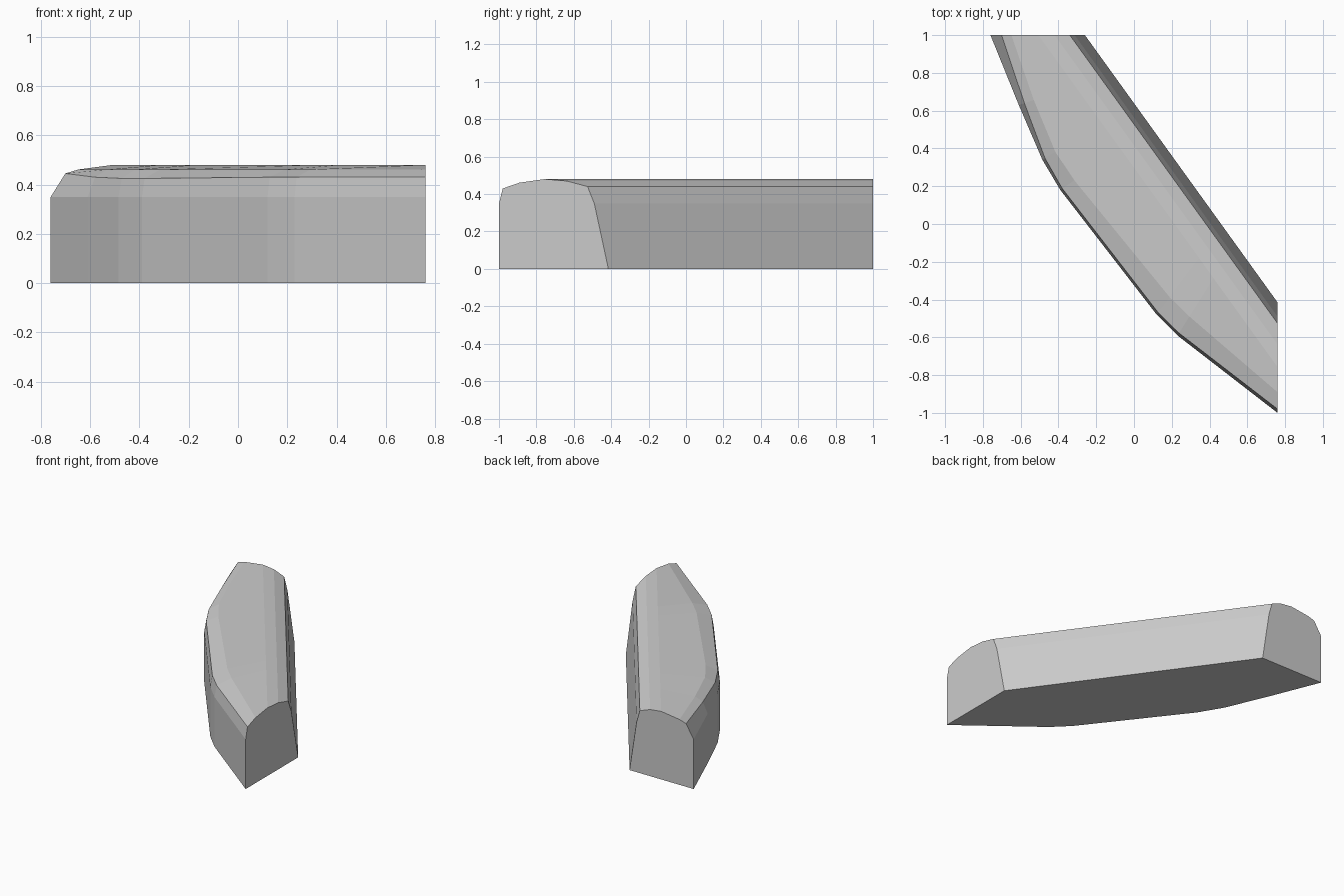
import bpy, bmesh
from mathutils import Vector

if "Cube" in bpy.data.objects:
    bpy.data.objects.remove(bpy.data.objects["Cube"])

# Straight inner foot line, and the bent outer foot line
INNER_A, INNER_B = Vector((-0.26, 1.0)), Vector((0.76, -0.415))
D = (INNER_B - INNER_A).normalized()
N = Vector((D.y, -D.x))          # points from the inner line to the outer side
LENGTH = (INNER_B - INNER_A).length

# Stations: outer x, y, position along inner line, inset of shoulder, its z, inset of crown
STATIONS = [
    (-0.76, 1.00, 0.00, 0.048, 0.445, 0.09),
    (-0.61, 0.63, 0.25, 0.030, 0.43, 0.08),
    (-0.485, 0.34, 0.45, 0.016, 0.425, 0.08),
    (-0.39, 0.18, 0.60, 0.013, 0.425, 0.09),
    (0.12, -0.48, 1.25, 0.013, 0.43, 0.11),
    (0.23, -0.59, 1.36, 0.014, 0.43, 0.11),
    (0.76, -1.00, LENGTH, 0.012, 0.43, 0.064),
]
# Inner side of the cross-section: inset from inner line, z
INNER_SIDE = [(0.20, 0.48), (0.13, 0.47), (0.065, 0.44), (0.044, 0.35), (0.0, 0.0)]


def section(x, y, s, shoulder, shoulder_z, crown):
    outer, inner = Vector((x, y)), INNER_A + D * s
    w = (outer - inner).dot(N)
    pts = [(0, 0), (0, 0.35), (shoulder / w, shoulder_z), (crown / w, 0.461)]
    pts += [(1 - off / w, z) for off, z in INNER_SIDE]
    return [(*outer.lerp(inner, t), z) for t, z in pts]


# Loft the sections into a closed block
bm = bmesh.new()
rings = [[bm.verts.new(p) for p in section(*st)] for st in STATIONS]
n = len(rings[0])
for a, b in zip(rings, rings[1:]):
    for i in range(n - 1):
        bm.faces.new((a[i], a[i + 1], b[i + 1], b[i]))
bm.faces.new(rings[0])
bm.faces.new(rings[-1])
bm.faces.new([r[0] for r in rings] + [r[-1] for r in reversed(rings)])
bmesh.ops.recalc_face_normals(bm, faces=bm.faces)

mesh = bpy.data.meshes.new("curb_block")
bm.to_mesh(mesh)
bm.free()
block = bpy.data.objects.new("curb_block", mesh)
bpy.context.collection.objects.link(block)
